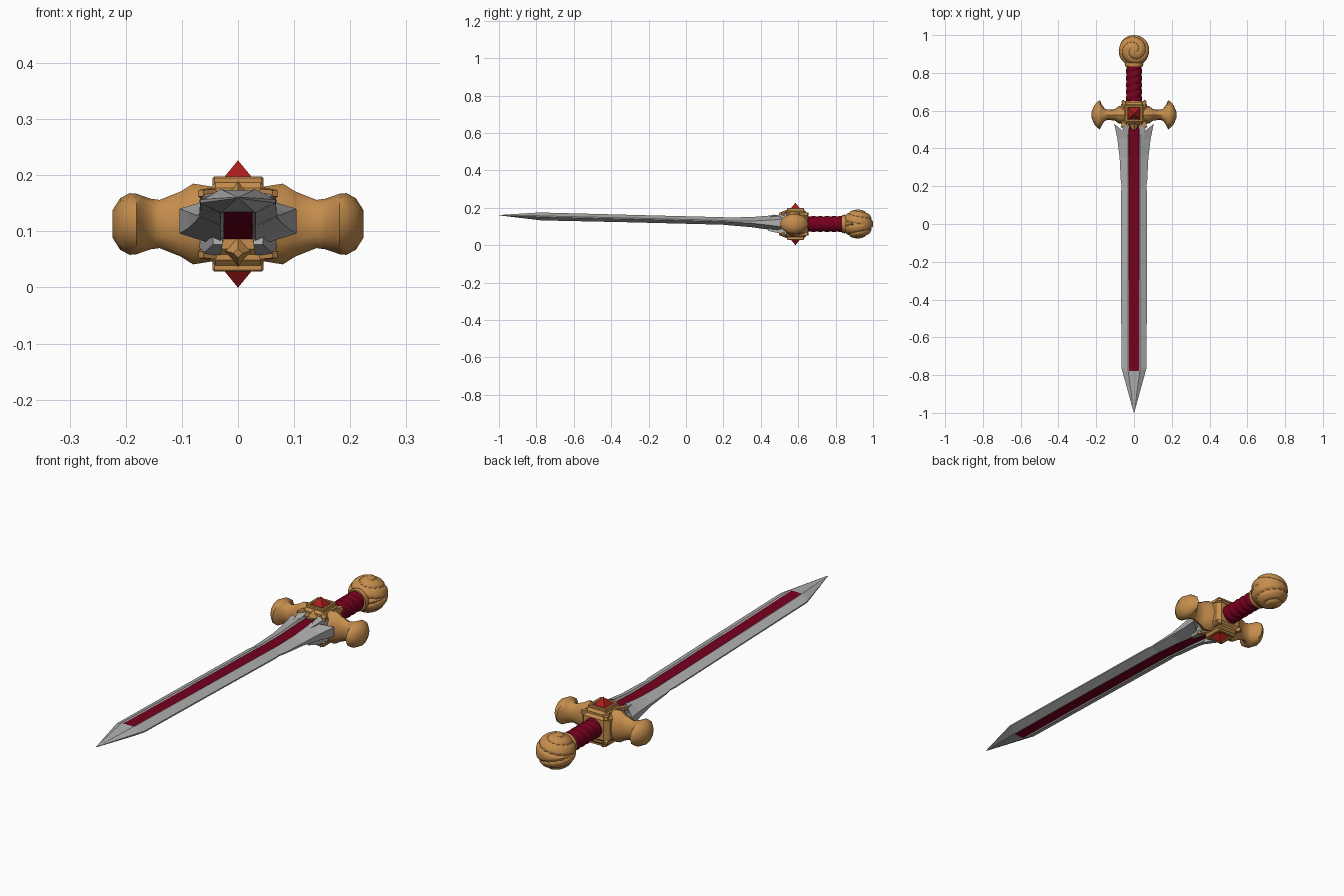
import bpy, bmesh, math
from mathutils import Vector, Matrix

if "Cube" in bpy.data.objects:
    bpy.data.objects.remove(bpy.data.objects["Cube"])

AXIS_Z = 0.113


def material(name, rgb):
    m = bpy.data.materials.new(name)
    m.use_nodes = True
    m.diffuse_color = (*rgb, 1)
    m.node_tree.nodes["Principled BSDF"].inputs["Base Color"].default_value = (*rgb, 1)
    return m


gold = material("gold", (0.56, 0.27, 0.075))
steel = material("steel", (0.43, 0.43, 0.43))
crimson = material("crimson", (0.18, 0.0, 0.013))
ruby = material("ruby", (0.42, 0.012, 0.012))


def finish(name, bm, mats, smooth=None):
    bmesh.ops.recalc_face_normals(bm, faces=bm.faces)
    mesh = bpy.data.meshes.new(name)
    bm.to_mesh(mesh)
    bm.free()
    for m in mats:
        mesh.materials.append(m)
    obj = bpy.data.objects.new(name, mesh)
    bpy.context.collection.objects.link(obj)
    if smooth:
        bpy.ops.object.select_all(action="DESELECT")
        obj.select_set(True)
        bpy.context.view_layer.objects.active = obj
        bpy.ops.object.shade_smooth_by_angle(angle=math.radians(smooth))
    return obj


def bridge(bm, rings):
    """Join closed rings of points with quads; returns vertices and faces by ring."""
    vs = [[bm.verts.new(p) for p in ring] for ring in rings]
    n = len(vs[0])
    faces = [[bm.faces.new((a[i], a[(i + 1) % n], b[(i + 1) % n], b[i])) for i in range(n)]
             for a, b in zip(vs, vs[1:])]
    return vs, faces


def box(name, centre, size, mat, bevel=0.0):
    bm = bmesh.new()
    bmesh.ops.create_cube(bm, size=1, matrix=Matrix.Translation(centre) @ Matrix.Diagonal((*size, 1)))
    if bevel:
        bmesh.ops.bevel(bm, geom=bm.edges[:], offset=bevel, segments=1, affect="EDGES")
    return finish(name, bm, [mat])


def spike(name, start, end, r1, r2, mat, turn=math.pi / 4):
    """Four-sided tapered point from start to end."""
    a, b = Vector(start), Vector(end)
    rot = (b - a).to_track_quat("Z", "Y").to_matrix().to_4x4()
    bm = bmesh.new()
    bmesh.ops.create_cone(bm, cap_ends=True, segments=4, radius1=r1, radius2=r2, depth=(b - a).length,
                          matrix=Matrix.Translation((a + b) / 2) @ rot @ Matrix.Rotation(turn, 4, "Z"))
    return finish(name, bm, [mat])


# Blade: y, centre z, half width, half edge thickness, half ridge thickness, fuller depth
STATIONS = [
    (0.53, 0.118, 0.104, 0.022, 0.045, 0.012),
    (0.45, 0.120, 0.088, 0.014, 0.038, 0.010),
    (0.35, 0.123, 0.076, 0.006, 0.027, 0.006),
    (0.23, 0.127, 0.070, 0.003, 0.021, 0.004),
    (0.20, 0.129, 0.065, 0.003, 0.020, 0.004),
    (0.17, 0.130, 0.069, 0.003, 0.020, 0.004),
    (-0.30, 0.142, 0.068, 0.003, 0.020, 0.004),
    (-0.76, 0.153, 0.067, 0.003, 0.021, 0.003),
    (-0.778, 0.154, 0.062, 0.003, 0.021, 0.001),
    (-1.00, 0.160, 0.001, 0.001, 0.001, 0.0),
]
rings = []
for k, (y, c, w, edge, h, depth) in enumerate(STATIONS):
    ridge = min(0.031, w * 0.6)
    inner = ridge * 0.82
    side = [(w, y, edge), (ridge, y - (0.06 if k == 0 else 0), h), (inner, y, h - depth)]
    upper = side + [(-x, yy, z) for x, yy, z in reversed(side)]
    rings.append([(x, yy, c + z) for x, yy, z in upper] +
                 [(x, yy, c - z) for x, yy, z in reversed(upper)])
bm = bmesh.new()
verts, faces = bridge(bm, rings)
for ring in (verts[0], verts[-1]):
    for i in range(5):
        bm.faces.new((ring[i], ring[i + 1], ring[10 - i], ring[11 - i]))
for row in faces[:-1]:
    row[2].material_index = row[8].material_index = 1
finish("blade", bm, [steel, crimson])

# Steel brackets where the blade enters the guard
for s in (1, -1):
    for t in (1, -1):
        spike("blade_bracket", (s * 0.05, 0.54, AXIS_Z + t * 0.04), (s * 0.036, 0.44, AXIS_Z + t * 0.028),
              0.026, 0.012, steel)

# Guard arms flaring into crescent ends: x, half depth, half height
ARM = [(0.03, 0.052, 0.064), (0.08, 0.046, 0.072), (0.102, 0.030, 0.058), (0.14, 0.027, 0.043),
       (0.155, 0.033, 0.045), (0.170, 0.054, 0.050), (0.181, 0.077, 0.054), (0.193, 0.070, 0.055),
       (0.21, 0.050, 0.046), (0.224, 0.018, 0.024)]
for s, label in ((1, "left"), (-1, "right")):
    bm = bmesh.new()
    sections = [[(s * x, 0.578 + ry * math.cos(a), AXIS_Z + rz * math.sin(a))
                 for a in (math.tau * i / 12 for i in range(12))] for x, ry, rz in ARM]
    verts, _ = bridge(bm, sections)
    bm.faces.new(verts[0])
    bm.faces.new(verts[-1])
    finish(label + "_guard_arm", bm, [gold], 40)

# Guard centre block and stepped plates
box("guard_block", (0, 0.585, AXIS_Z), (0.135, 0.135, 0.125), gold, 0.018)
box("guard_core", (0, 0.585, AXIS_Z), (0.10, 0.115, 0.148), gold, 0.01)
for t, label in ((1, "upper"), (-1, "lower")):
    # Square gem setting with a raised rim
    for s in (1, -1):
        box(label + "_setting_side", (s * 0.038, 0.585, AXIS_Z + t * 0.075), (0.014, 0.09, 0.02), gold, 0.003)
        box(label + "_setting_end", (0, 0.585 + s * 0.038, AXIS_Z + t * 0.075), (0.09, 0.014, 0.02), gold, 0.003)
    spike(label + "_gem", (0, 0.585, AXIS_Z + t * 0.073), (0, 0.585, AXIS_Z + t * 0.1135),
          0.047, 0.0, ruby)
    # Prong over the fuller and claws at the corners
    spike(label + "_prong", (0, 0.55, AXIS_Z + t * 0.042), (0, 0.497, AXIS_Z + t * 0.052),
          0.042, 0.008, gold, 0)
    for s in (1, -1):
        spike(label + "_front_claw", (s * 0.025, 0.565, AXIS_Z + t * 0.045),
              (s * 0.066, 0.512, AXIS_Z + t * 0.055), 0.03, 0.008, gold)
        spike(label + "_back_claw", (s * 0.03, 0.60, AXIS_Z + t * 0.04),
              (s * 0.060, 0.652, AXIS_Z + t * 0.055), 0.03, 0.01, gold)

# Wrapped grip: a cylinder with a two-start spiral groove
bm = bmesh.new()
rows, seg, bands = 64, 24, 5.5
grip = []
for r in range(rows + 1):
    v = r / rows
    ring = []
    for i in range(seg):
        a = math.tau * i / seg
        rad = 0.037 + 0.006 * abs(math.sin(math.pi * bands * v + a)) ** 0.6
        ring.append((rad * math.cos(a), 0.645 + 0.2 * v, AXIS_Z + rad * math.sin(a)))
    grip.append(ring)
bridge(bm, grip)
finish("grip", bm, [crimson], 50)

# Collar between grip and pommel
bm = bmesh.new()
collar = [[(r * math.cos(a), y, AXIS_Z + r * math.sin(a)) for a in (math.tau * i / 20 for i in range(20))]
          for y, r in ((0.832, 0.036), (0.834, 0.047), (0.848, 0.05), (0.862, 0.045), (0.872, 0.03))]
bridge(bm, collar)
finish("pommel_collar", bm, [gold], 40)

# Pommel: a ball carved with a two-armed spiral
bm = bmesh.new()
bmesh.ops.create_uvsphere(bm, u_segments=64, v_segments=40, radius=1)
for v in bm.verts:
    polar = math.acos(max(-1, min(1, v.co.z)))
    swirl = abs(math.sin(math.atan2(v.co.y, v.co.x) + 5 * abs(polar - math.pi / 2)))
    groove = (1 - swirl) ** 3 * min(1, math.sin(polar) * 3)
    v.co = v.co * (0.082 - 0.009 * groove)
    v.co.z *= 0.94
    v.co += Vector((0, 0.918, AXIS_Z))
finish("pommel", bm, [gold], 45)
